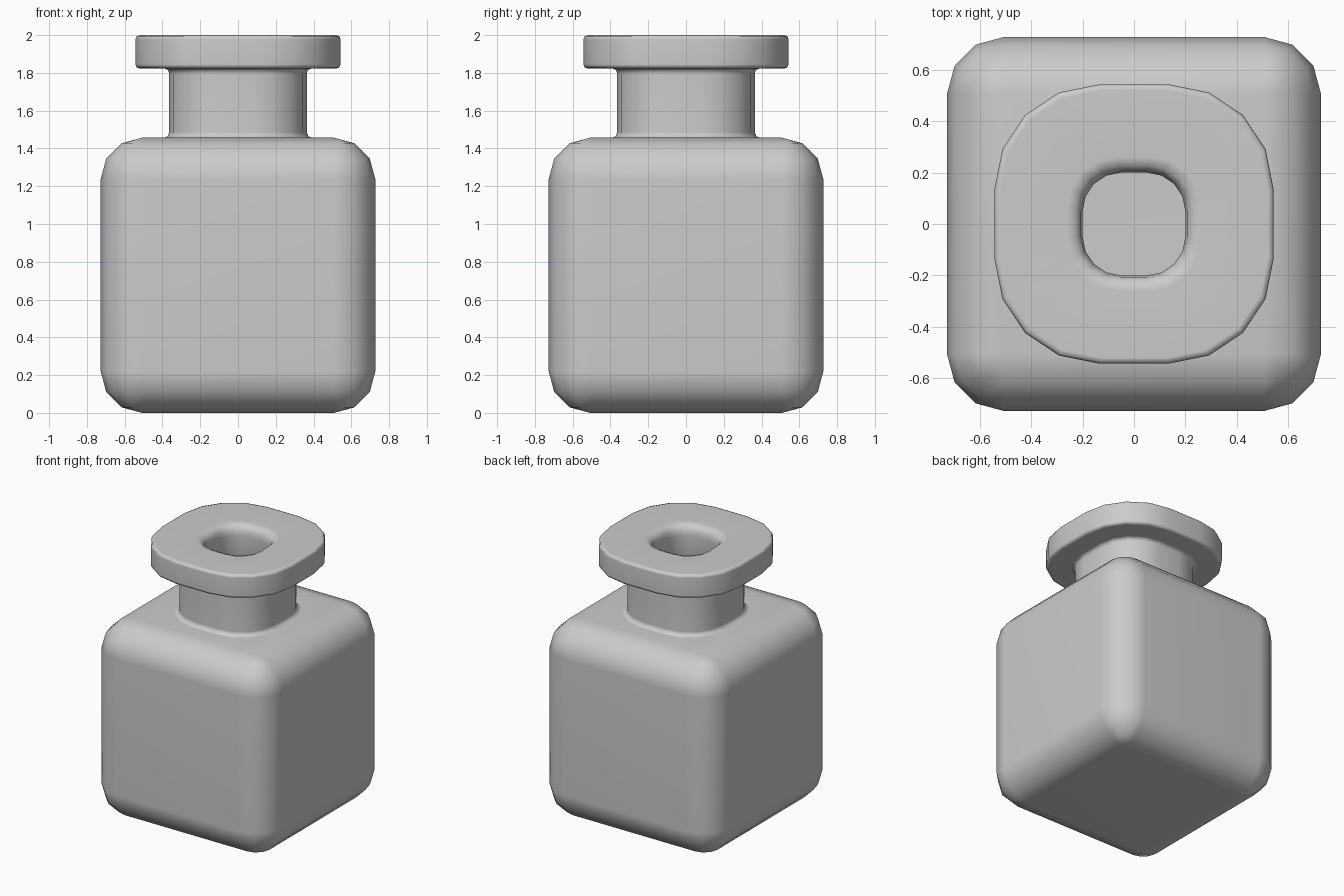
import bpy, bmesh, math

if "Cube" in bpy.data.objects:
    bpy.data.objects.remove(bpy.data.objects["Cube"])


def ring(half, radius, z, seg):
    """Rounded-square loop of points, seg facets per corner."""
    pts = []
    for q in range(4):
        base = q * math.pi / 2
        cx = (half - radius) * (1 if q in (0, 3) else -1)
        cy = (half - radius) * (1 if q in (0, 1) else -1)
        for i in range(seg + 1):
            a = base + i / seg * math.pi / 2
            pts.append((cx + radius * math.cos(a), cy + radius * math.sin(a), z))
    return pts


def loft(name, rings, cap_start=False, cap_end=False):
    """Skin a list of matching loops into one smooth object."""
    bm = bmesh.new()
    loops = [[bm.verts.new(p) for p in r] for r in rings]
    n = len(loops[0])
    for a, b in zip(loops, loops[1:]):
        for i in range(n):
            j = (i + 1) % n
            bm.faces.new((a[i], a[j], b[j], b[i]))
    if cap_start:
        bm.faces.new(loops[0][::-1])
    if cap_end:
        bm.faces.new(loops[-1])
    bmesh.ops.remove_doubles(bm, verts=bm.verts[:], dist=1e-5)
    for f in bm.faces:
        f.smooth = True
    mesh = bpy.data.meshes.new(name)
    bm.to_mesh(mesh)
    bm.free()
    obj = bpy.data.objects.new(name, mesh)
    bpy.context.scene.collection.objects.link(obj)
    obj.modifiers.new("weighted", "WEIGHTED_NORMAL")
    return obj


# Body: cube with three-facet rounded edges, open beneath the neck
W, R, H, SEG = 0.727, 0.22, 1.457, 3
body = []
for i in range(SEG + 1):
    a = i / SEG * math.pi / 2
    r = R * math.sin(a)
    body.append(ring(W - R + r, r, R - R * math.cos(a), SEG))
for i in range(SEG + 1):
    a = i / SEG * math.pi / 2
    r = R * math.cos(a)
    body.append(ring(W - R + r, r, H - R + R * math.sin(a), SEG))
body.append(ring(0.32, 0.2, H, SEG))
loft("bottle_body", body, cap_start=True)

# Neck, lip, bore and hollow interior: (half width, height)
profile = [
    (0.392, 1.457), (0.373, 1.464), (0.364, 1.485),
    (0.364, 1.795), (0.37, 1.815), (0.39, 1.823),
    (0.52, 1.823), (0.537, 1.829), (0.543, 1.845),
    (0.543, 1.978), (0.537, 1.994), (0.52, 2.0),
    (0.26, 2.0), (0.225, 1.985), (0.207, 1.96), (0.2, 1.92),
    (0.2, 1.30), (0.5, 1.29), (0.56, 1.23), (0.56, 0.23), (0.5, 0.165),
]
loft("neck_and_lip", [ring(h, h * 0.752, z, 4) for h, z in profile], cap_end=True)
